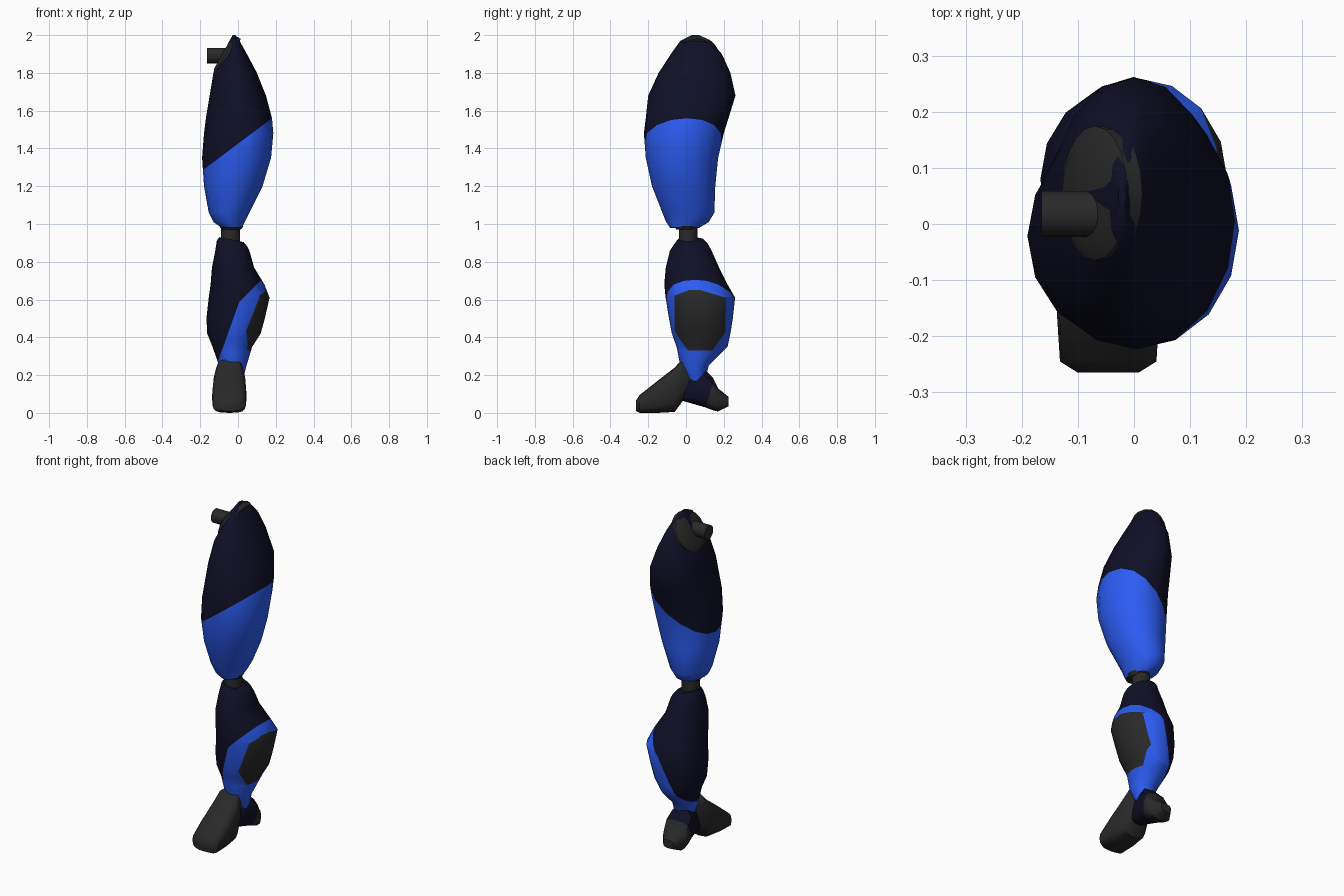
import bpy, bmesh, math
from mathutils import Vector, Matrix

if "Cube" in bpy.data.objects:
    bpy.data.objects.remove(bpy.data.objects["Cube"])


def colour(name, rgb):
    m = bpy.data.materials.new(name)
    m.diffuse_color = (*rgb, 1)
    m.use_nodes = True
    m.node_tree.nodes["Principled BSDF"].inputs["Base Color"].default_value = m.diffuse_color
    return m


NAVY = colour("navy", (0.005, 0.005, 0.02))
BLUE = colour("blue", (0.025, 0.11, 0.92))
DARK = colour("charcoal", (0.022, 0.022, 0.022))


def loft(sections, axis="z", n=16, power=1.0):
    """Skin rounded sections (pos, a0, a1, b0, b1) along z (a=x, b=y) or y (a=x, b=z)."""
    bm = bmesh.new()
    rings = []
    for p, a0, a1, b0, b1 in sections:
        ring = []
        for i in range(n):
            t = 2 * math.pi * i / n
            c, s = math.cos(t), math.sin(t)
            a = (a0 + a1) / 2 + (a1 - a0) / 2 * math.copysign(abs(c) ** power, c)
            b = (b0 + b1) / 2 + (b1 - b0) / 2 * math.copysign(abs(s) ** power, s)
            ring.append(bm.verts.new((a, b, p) if axis == "z" else (a, p, b)))
        rings.append(ring)
    for r, q in zip(rings, rings[1:]):
        for i in range(n):
            j = (i + 1) % n
            bm.faces.new((r[i], r[j], q[j], q[i]))
    bm.faces.new(rings[0])
    bm.faces.new(rings[-1])
    bmesh.ops.recalc_face_normals(bm, faces=bm.faces)
    return bm


def paint(bm, planes, slot):
    """Cut the skin along planes (point, outward normal); colour what lies inside all."""
    inside = set(bm.faces)
    for co, no in planes:
        co, no = Vector(co), Vector(no)
        geom = list({v for f in inside for v in f.verts}
                    | {e for f in inside for e in f.edges} | inside)
        res = bmesh.ops.bisect_plane(bm, geom=geom, plane_co=co, plane_no=no, dist=1e-5)
        faces = {g for g in res["geom"] if isinstance(g, bmesh.types.BMFace)}
        inside = {f for f in faces | {f for f in inside if f.is_valid}
                  if (f.calc_center_median() - co).dot(no) < 0}
    for f in inside:
        f.material_index = slot


def finish(bm, name, mats, angle=40):
    me = bpy.data.meshes.new(name)
    bm.to_mesh(me)
    bm.free()
    for m in mats:
        me.materials.append(m)
    ob = bpy.data.objects.new(name, me)
    bpy.context.collection.objects.link(ob)
    bpy.ops.object.select_all(action="DESELECT")
    ob.select_set(True)
    bpy.context.view_layer.objects.active = ob
    bpy.ops.object.shade_smooth_by_angle(angle=math.radians(angle))
    return ob


def disc(name, centre, direction, r1, r2, depth):
    bm = bmesh.new()
    rot = Vector(direction).to_track_quat("Z", "Y").to_matrix().to_4x4()
    bmesh.ops.create_cone(bm, cap_ends=True, segments=20, radius1=r1, radius2=r2,
                          depth=depth, matrix=Matrix.Translation(centre) @ rot)
    return finish(bm, name, [DARK])


# Thigh: navy shell, blue below a slanted line, dark socket underneath
thigh = loft([
    (0.98, -0.085, 0.02, -0.085, 0.07),
    (1.01, -0.13, 0.035, -0.105, 0.12),
    (1.06, -0.155, 0.06, -0.125, 0.15),
    (1.20, -0.18, 0.13, -0.18, 0.155),
    (1.35, -0.19, 0.175, -0.213, 0.17),
    (1.48, -0.18, 0.187, -0.223, 0.20),
    (1.56, -0.17, 0.18, -0.213, 0.225),
    (1.68, -0.15, 0.148, -0.20, 0.262),
    (1.80, -0.13, 0.10, -0.145, 0.235),
    (1.90, -0.083, 0.047, -0.08, 0.19),
    (1.97, -0.045, 0.008, -0.03, 0.13),
    (2.00, -0.028, -0.014, 0.03, 0.07),
])
paint(thigh, [((0, 0, 1.425), (-0.75, 0, 1))], 1)
paint(thigh, [((0, 0, 0.983), (0, 0, 1))], 2)
finish(thigh, "thigh", [NAVY, BLUE, DARK])

# Hip joint: slanted bevelled disc with a sideways peg
tilt = Vector((-0.87, 0, 0.49))
hip = Vector((-0.07, 0.055, 1.89))
disc("hip_disc", hip - tilt * 0.015, tilt, 0.12, 0.12, 0.03)
disc("hip_disc_rim", hip + tilt * 0.008, tilt, 0.12, 0.09, 0.016)
disc("hip_peg", (-0.115, 0.018, 1.892), (-1, 0, 0), 0.041, 0.041, 0.10)

# Knee joint
disc("knee_pin", (-0.04, 0.012, 0.95), (0, 0, 1), 0.05, 0.05, 0.18)
disc("knee_collar", (-0.035, 0.0, 0.98), (0, 0, 1), 0.05, 0.065, 0.02)

# Shin: navy inside, blue outer calf, dark calf panel
shin = loft([
    (0.14, -0.06, 0.01, 0.03, 0.085),
    (0.19, -0.085, 0.03, 0.0, 0.105),
    (0.25, -0.10, 0.045, -0.03, 0.12),
    (0.35, -0.135, 0.075, -0.05, 0.22),
    (0.42, -0.163, 0.12, -0.075, 0.235),
    (0.50, -0.167, 0.142, -0.09, 0.248),
    (0.61, -0.155, 0.167, -0.108, 0.26),
    (0.68, -0.145, 0.14, -0.115, 0.22),
    (0.77, -0.138, 0.085, -0.107, 0.175),
    (0.86, -0.12, 0.06, -0.085, 0.135),
    (0.90, -0.112, 0.05, -0.06, 0.115),
    (0.92, -0.10, 0.03, -0.045, 0.095),
])
for v in shin.verts:  # top rim slopes down to the outside
    if v.co.z > 0.89:
        v.co.z -= 0.2 * (v.co.x + 0.05)
paint(shin, [((-0.1, 0, 0.29), (-1, 0, 0.36)), ((0, 0, 0.58), (-1, 0, 1))], 1)
panel = []
for y, z, ny, nz in [(-0.06, 0.5, -1, 0), (0.21, 0.5, 1, 0), (0.07, 0.65, 0, 1),
                     (0.07, 0.33, 0, -1), (-0.06, 0.43, -1, -0.7), (0.21, 0.43, 1, -0.7),
                     (-0.06, 0.62, -0.4, 1), (0.21, 0.61, 0.3, 1)]:
    panel.append(((0, y, z), (0, ny, nz)))
panel.append(((0.04, 0, 0.5), (-1, 0, 0)))
paint(shin, panel, 2)
finish(shin, "shin", [NAVY, BLUE, DARK])

# Toe: wedge-shaped front foot
toe = loft([
    (-0.265, -0.10, 0.008, 0.01, 0.065),
    (-0.245, -0.132, 0.04, 0.0, 0.095),
    (-0.15, -0.138, 0.046, 0.0, 0.17),
    (-0.06, -0.132, 0.042, 0.005, 0.24),
    (-0.02, -0.12, 0.03, 0.06, 0.285),
    (0.03, -0.09, 0.005, 0.15, 0.25),
], axis="y", power=0.6)
finish(toe, "toe", [DARK])

# Heel: navy spur with a dark tip
heel = loft([
    (-0.04, -0.08, 0.0, 0.07, 0.12),
    (0.03, -0.10, 0.02, 0.05, 0.21),
    (0.10, -0.115, 0.035, 0.03, 0.23),
    (0.14, -0.12, 0.04, 0.015, 0.19),
    (0.17, -0.115, 0.035, 0.007, 0.13),
    (0.225, -0.075, -0.005, 0.035, 0.085),
], axis="y", n=12, power=0.7)
paint(heel, [((0, 0.12, 0.08), (0, -1, 0.3))], 1)
finish(heel, "heel", [NAVY, DARK])
